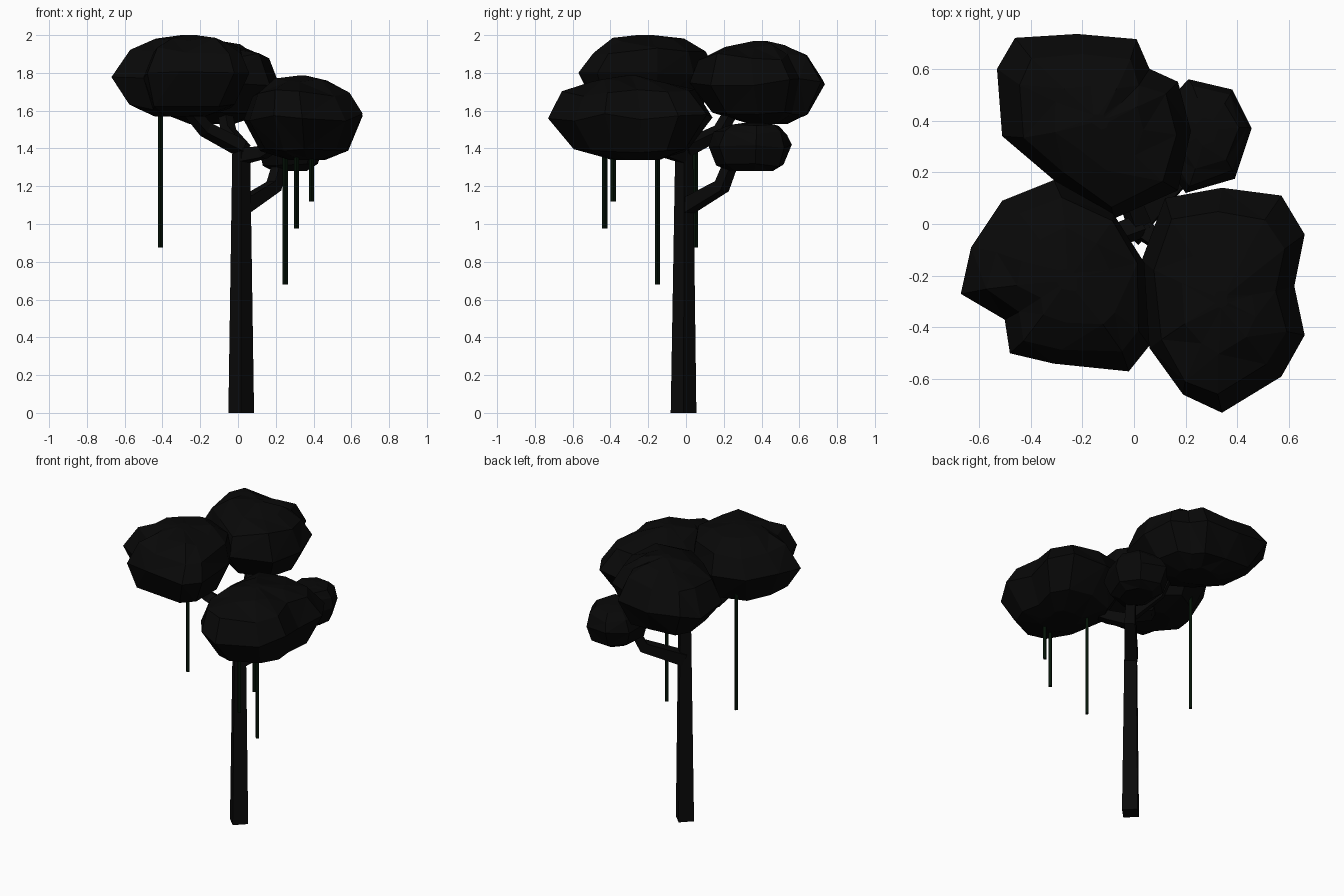
import bpy, bmesh, math, random
from mathutils import Vector

random.seed(7)
cube = bpy.data.objects.get("Cube")
if cube:
    bpy.data.objects.remove(cube, do_unlink=True)


def material(name, colour):
    m = bpy.data.materials.new(name)
    m.use_nodes = True
    m.diffuse_color = (*colour, 1)
    m.node_tree.nodes["Principled BSDF"].inputs["Base Color"].default_value = (*colour, 1)
    return m


bark = material("black bark", (0.003, 0.003, 0.003))
foliage = material("black foliage", (0.0025, 0.0025, 0.0025))
vine_green = material("dark vine green", (0.001, 0.006, 0.002))


def finish(name, bm, mat):
    bmesh.ops.recalc_face_normals(bm, faces=bm.faces)
    mesh = bpy.data.meshes.new(name)
    bm.to_mesh(mesh)
    bm.free()
    mesh.materials.append(mat)
    obj = bpy.data.objects.new(name, mesh)
    bpy.context.collection.objects.link(obj)
    return obj


def loft(bm, rings):
    """Skin a stack of equal-sized vertex rings and cap both ends."""
    rings = [[bm.verts.new(p) for p in ring] for ring in rings]
    for a, b in zip(rings, rings[1:]):
        for i in range(len(a)):
            j = (i + 1) % len(a)
            bm.faces.new((a[i], a[j], b[j], b[i]))
    bm.faces.new(rings[0])
    bm.faces.new(rings[-1])


def tube(name, path, radii, mat):
    """Tapered four-sided tube along a path, corners on the axes."""
    path = [Vector(p) for p in path]
    rings = []
    for i, p in enumerate(path):
        along = path[min(i + 1, len(path) - 1)] - path[max(i - 1, 0)]
        turn = Vector((0, 0, 1)).rotation_difference(along.normalized())
        rings.append([p + turn @ Vector((math.cos(a), math.sin(a), 0)) * radii[i]
                      for a in (math.tau * k / 4 for k in range(4))])
    bm = bmesh.new()
    loft(bm, rings)
    return finish(name, bm, mat)


# Height fraction, outline scale and height jitter of each canopy layer
LAYERS = ((0, 0.32, 0.02), (0.12, 0.72, 0.04), (0.5, 1, 0.05),
          (0.8, 0.8, 0.05), (0.94, 0.45, 0.03), (1, 0.08, 0))


def canopy(name, outline, low, high, peak, fullness=1):
    """Faceted leaf mass lofted from its plan outline, leaning to its peak."""
    n = len(outline)
    height = high - low
    centre = Vector((sum(p[0] for p in outline) / n, sum(p[1] for p in outline) / n))
    rings = []
    for level, scale, jitter in LAYERS:
        lean = max(0, 2 * level - 1)
        core = centre.lerp(Vector(peak), lean)
        ring = []
        for p in outline:
            s = scale ** fullness
            if scale < 1:
                s *= random.uniform(0.95, 1.05)
            q = core + (Vector(p) - centre) * s
            z = low + height * (level + random.uniform(-jitter, jitter))
            ring.append((q.x, q.y, min(max(z, low), high)))
        rings.append(ring)
    bm = bmesh.new()
    loft(bm, rings)
    bmesh.ops.triangulate(bm, faces=bm.faces)
    return finish(name, bm, foliage)


# Trunk
tube("trunk", [(0.017, -0.013, 0), (0.017, -0.01, 1.4)], (0.068, 0.047), bark)

# Branches
tube("low_back_branch", [(0.02, 0, 1.09), (0.19, 0.19, 1.2), (0.24, 0.26, 1.38)],
     (0.055, 0.046, 0.038), bark)
tube("front_left_branch", [(0.03, -0.02, 1.36), (0.13, -0.09, 1.38), (0.28, -0.25, 1.48)],
     (0.05, 0.045, 0.038), bark)
tube("front_right_branch", [(0.02, -0.01, 1.4), (-0.17, -0.08, 1.5), (-0.29, -0.17, 1.64)],
     (0.05, 0.045, 0.038), bark)
tube("high_back_branch", [(0.02, 0, 1.4), (-0.05, 0.18, 1.49), (-0.08, 0.27, 1.65)],
     (0.05, 0.042, 0.036), bark)

# Canopies
canopy("front_left_canopy",
       [(0.03, -0.14), (0.12, 0.10), (0.34, 0.14), (0.57, 0.11), (0.66, -0.04), (0.62, -0.24),
        (0.66, -0.43), (0.57, -0.59), (0.34, -0.73), (0.19, -0.66), (0.06, -0.48)],
       1.34, 1.785, (0.34, -0.29))
canopy("front_right_canopy",
       [(-0.31, 0.17), (-0.51, 0.09), (-0.63, -0.09), (-0.67, -0.27), (-0.50, -0.37),
        (-0.48, -0.50), (-0.31, -0.54), (-0.02, -0.57), (0.06, -0.47), (0.04, -0.15),
        (-0.08, 0.04)], 1.57, 2.0, (-0.26, -0.22), 0.85)
canopy("back_right_canopy",
       [(-0.46, 0.72), (-0.22, 0.735), (0.01, 0.715), (0.06, 0.60), (0.17, 0.55), (0.22, 0.36),
        (0.17, 0.13), (-0.08, 0.02), (-0.31, 0.17), (-0.51, 0.34), (-0.53, 0.60)],
       1.53, 1.97, (-0.13, 0.4))
canopy("back_left_canopy",
       [(0.21, 0.56), (0.38, 0.52), (0.455, 0.37), (0.39, 0.175), (0.2, 0.12), (0.11, 0.25),
        (0.11, 0.45)], 1.28, 1.535, (0.28, 0.36), 0.55)

# Hanging vines: x, y, bottom, top
for i, (x, y, low, high) in enumerate([(-0.41, 0.05, 0.875, 1.66), (0.25, -0.15, 0.68, 1.45),
                                       (0.31, -0.43, 0.975, 1.45), (0.39, -0.385, 1.12, 1.45)]):
    tube(f"vine_{i + 1}", [(x, y, low), (x, y, high)], (0.0135, 0.0135), vine_green)
